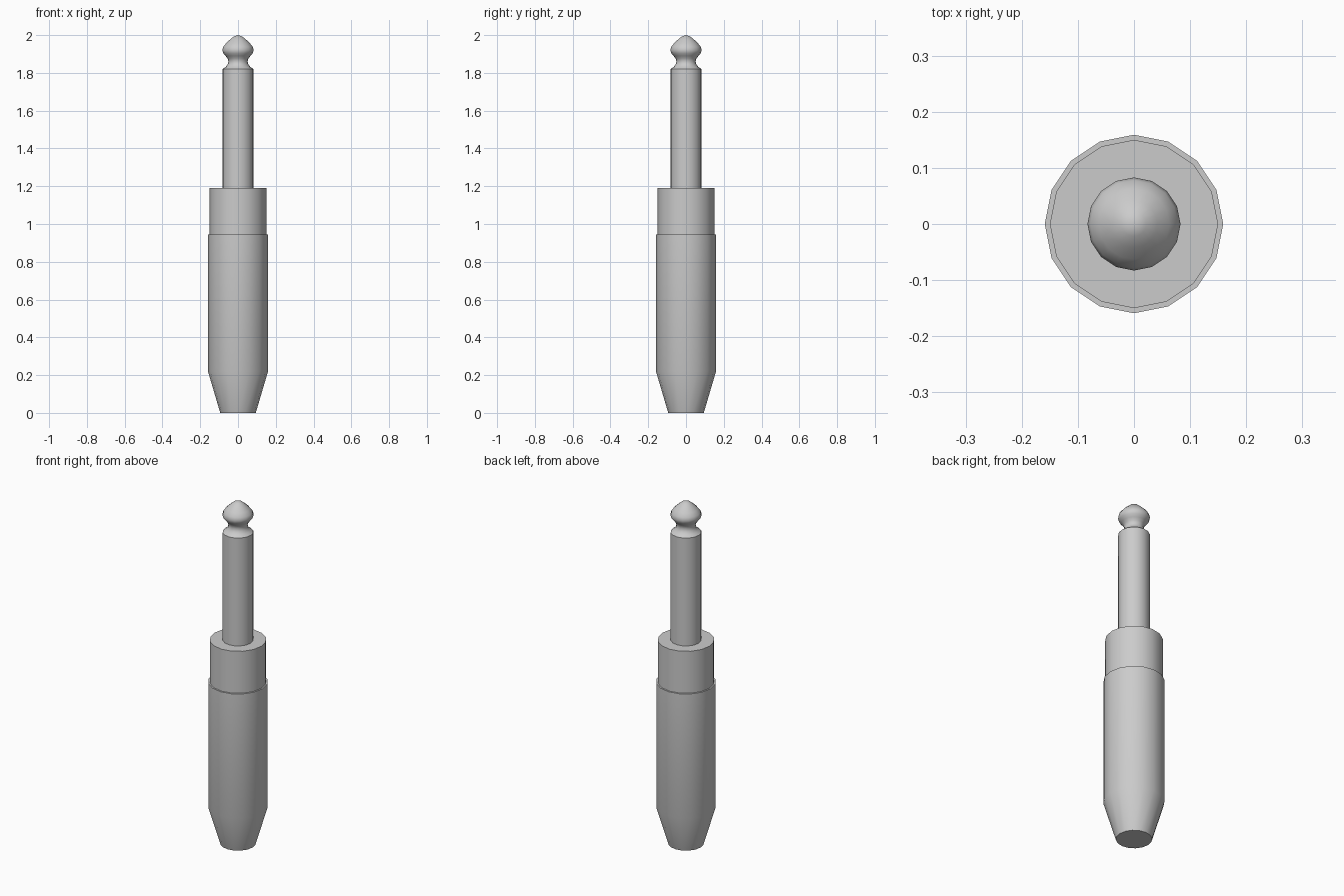
import bpy, bmesh
from math import cos, sin, pi, radians

if "Cube" in bpy.data.objects:
    bpy.data.objects.remove(bpy.data.objects["Cube"])

SIDES = 16


def lathe(name, profile, angle=30):
    """Revolve (radius, z) points, listed bottom to top, around the z axis."""
    bm = bmesh.new()
    rings = []
    for r, z in profile:
        if r == 0:
            rings.append([bm.verts.new((0, 0, z))])
        else:
            rings.append([bm.verts.new((r * cos(2 * pi * i / SIDES), r * sin(2 * pi * i / SIDES), z))
                          for i in range(SIDES)])
    for a, b in zip(rings, rings[1:]):
        for i in range(SIDES):
            j = (i + 1) % SIDES
            if len(b) == 1:
                bm.faces.new((a[i], a[j], b[0]))
            else:
                bm.faces.new((a[i], a[j], b[j], b[i]))
    # flat end caps
    if len(rings[0]) > 1:
        bm.faces.new(rings[0][::-1])
    if len(rings[-1]) > 1:
        bm.faces.new(rings[-1])
    mesh = bpy.data.meshes.new(name)
    bm.to_mesh(mesh)
    bm.free()
    ob = bpy.data.objects.new(name, mesh)
    bpy.context.collection.objects.link(ob)
    bpy.ops.object.select_all(action='DESELECT')
    bpy.context.view_layer.objects.active = ob
    ob.select_set(True)
    bpy.ops.object.shade_smooth_by_angle(angle=radians(angle))
    return ob


# grip with tapered cable end
lathe("handle", [(0.094, 0), (0.159, 0.22), (0.159, 0.945)])

# narrower collar above the grip
lathe("collar", [(0.15, 0.945), (0.15, 1.19)])

# contact pin: straight sleeve, waisted neck and rounded pointed tip
lathe("contact_pin", [
    (0.082, 1.19), (0.082, 1.82),
    (0.065, 1.832), (0.055, 1.845), (0.051, 1.86), (0.055, 1.876),
    (0.066, 1.89), (0.078, 1.904), (0.083, 1.92), (0.078, 1.938),
    (0.063, 1.957), (0.042, 1.977), (0.022, 1.993), (0, 2.0)], angle=40)
